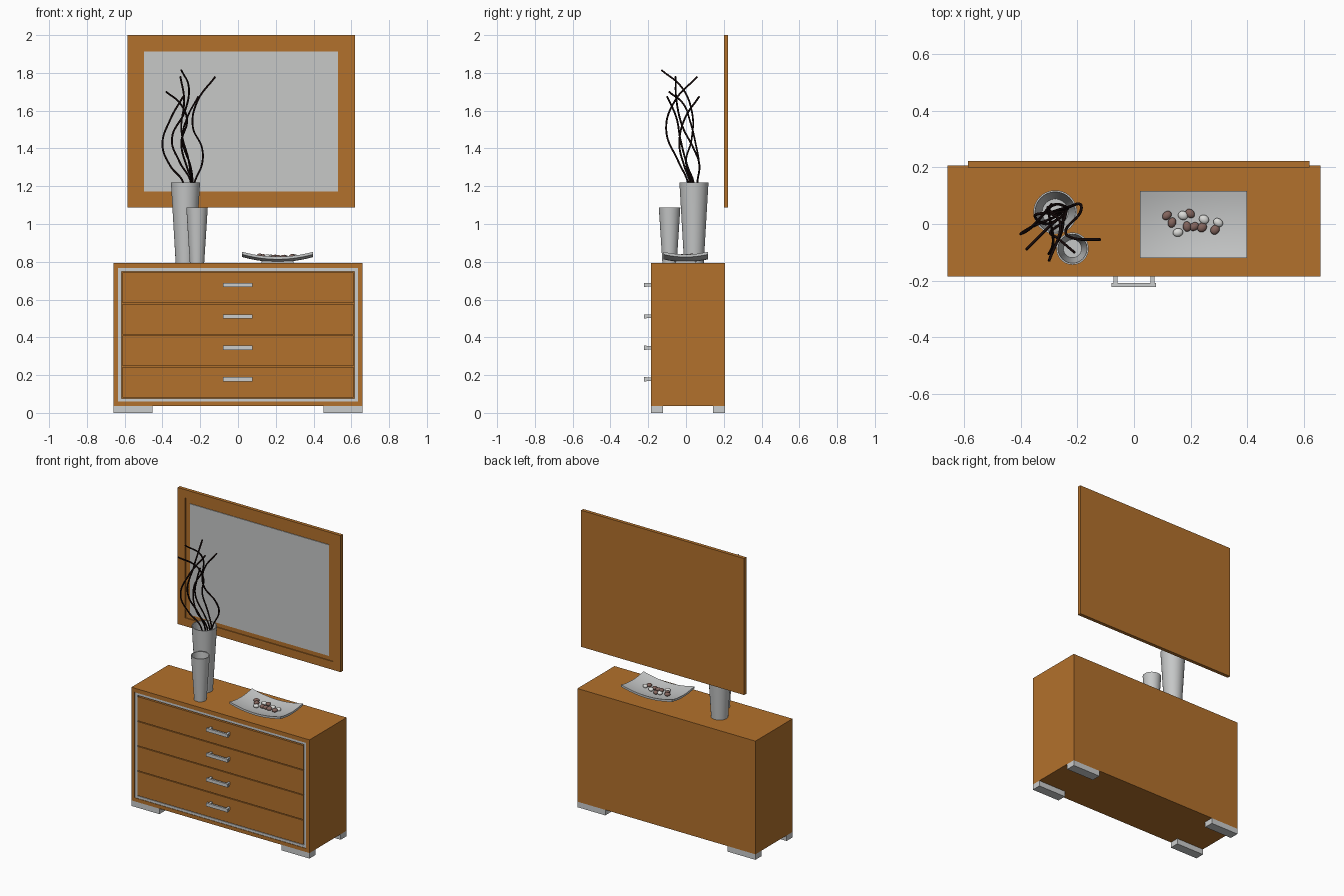
import bpy, bmesh, math, random
from mathutils import Vector

if "Cube" in bpy.data.objects:
    bpy.data.objects.remove(bpy.data.objects["Cube"])

random.seed(4)


def mat(name, rgb):
    m = bpy.data.materials.new(name)
    m.diffuse_color = (*rgb, 1)
    m.use_nodes = True
    m.node_tree.nodes["Principled BSDF"].inputs["Base Color"].default_value = m.diffuse_color
    return m


WOOD = mat("warm wood", (0.45, 0.165, 0.025))
METAL = mat("brushed metal", (0.60, 0.61, 0.61))
GLASS = mat("mirror glass", (0.57, 0.58, 0.575))
CERAMIC = mat("pale ceramic", (0.56, 0.57, 0.57))
TWIG = mat("dark twig", (0.008, 0.003, 0.003))
STONE_B = mat("brown stone", (0.23, 0.13, 0.11))
STONE_W = mat("white stone", (0.70, 0.70, 0.68))


def finish(bm, name, m, smooth=False):
    bmesh.ops.recalc_face_normals(bm, faces=bm.faces[:])
    me = bpy.data.meshes.new(name)
    bm.to_mesh(me)
    bm.free()
    me.materials.append(m)
    ob = bpy.data.objects.new(name, me)
    bpy.context.collection.objects.link(ob)
    if smooth:
        bpy.context.view_layer.objects.active = ob
        ob.select_set(True)
        bpy.ops.object.shade_smooth_by_angle(angle=math.radians(40))
        ob.select_set(False)
    return ob


def box(name, x, y, z, m):
    """Box from (min, max) pairs."""
    bm = bmesh.new()
    bmesh.ops.create_cube(bm, size=1)
    for v in bm.verts:
        v.co = Vector(r[0] if c < 0 else r[1] for c, r in zip(v.co, (x, y, z)))
    return finish(bm, name, m)


def lathe(name, profile, cx, cy, m, n=40):
    bm = bmesh.new()
    vs = [bm.verts.new((cx + r, cy, z)) for r, z in profile]
    es = [bm.edges.new(p) for p in zip(vs, vs[1:])]
    bmesh.ops.spin(bm, geom=vs + es, cent=(cx, cy, 0), axis=(0, 0, 1),
                   angle=math.tau, steps=n)
    bmesh.ops.remove_doubles(bm, verts=bm.verts[:], dist=1e-4)
    return finish(bm, name, m, True)


# ---- cabinet carcass
X, F, B = 0.658, -0.185, 0.207
box("cabinet_top", (-X, X), (F, B), (0.766, 0.793), WOOD)
box("cabinet_bottom", (-X, X), (F, B), (0.037, 0.061), WOOD)
for s, n in ((-1, "left"), (1, "right")):
    box(f"cabinet_side_{n}", sorted((s * X, s * 0.634)), (F, B), (0.061, 0.766), WOOD)
    box(f"trim_{n}", sorted((s * 0.634, s * 0.617)), (F + 0.003, F + 0.03), (0.061, 0.766), METAL)
    for y, d in (((F, -0.123), "front"), ((0.144, B), "back")):
        box(f"foot_{d}_{n}", sorted((s * X, s * 0.452)), y, (0, 0.037), METAL)
box("trim_top", (-0.617, 0.617), (F + 0.003, F + 0.03), (0.749, 0.766), METAL)
box("trim_bottom", (-0.617, 0.617), (F + 0.003, F + 0.03), (0.061, 0.077), METAL)
box("cabinet_core", (-0.634, 0.634), (F + 0.02, B), (0.061, 0.766), WOOD)

# ---- drawers and handles
for i in range(4):
    z = 0.0815 + i * 0.1665
    box(f"drawer_{i+1}", (-0.612, 0.612), (F, F + 0.021), (z, z + 0.1615), WOOD)
    h = 0.178 + i * 0.1665
    box(f"handle_bar_{i+1}", (-0.08, 0.078), (-0.222, -0.209), (h - 0.011, h + 0.011), METAL)
    for s in (-1, 1):
        box(f"handle_post_{i+1}", sorted((s * 0.058, s * 0.072)), (-0.21, F),
            (h - 0.009, h + 0.009), METAL)

# ---- wall mirror
M0, M1 = 0.200, 0.223
box("mirror_rail_top", (-0.586, 0.619), (M0, M1), (1.945, 2.0), WOOD)
box("mirror_rail_bottom", (-0.586, 0.619), (M0, M1), (1.088, 1.143), WOOD)
box("mirror_stile_left", (-0.586, -0.53), (M0, M1), (1.143, 1.945), WOOD)
box("mirror_stile_right", (0.563, 0.619), (M0, M1), (1.143, 1.945), WOOD)
box("mirror_panel", (-0.53, 0.563), (M0 + 0.006, M1), (1.143, 1.945), WOOD)
box("mirror_glass", (-0.497, 0.53), (M0 + 0.002, M0 + 0.007), (1.172, 1.914), GLASS)


# ---- vases (hollow, tapered)
def vase(name, cx, cy, r0, r1, top):
    z = 0.793
    lathe(name, [(0, z), (r0, z), (r1, top), (r1 - 0.006, top),
                 (r0 - 0.006, z + 0.02), (0, z + 0.02)], cx, cy, CERAMIC)


vase("tall_vase", -0.278, 0.042, 0.052, 0.077, 1.22)
vase("short_vase", -0.217, -0.087, 0.038, 0.057, 1.088)

# ---- wavy twigs: points above the vase mouth, all rooted in the tall vase
TWIGS = [
    [(-.25, .03, 1.22), (-.31, 0, 1.33), (-.35, .03, 1.45), (-.28, .03, 1.6), (-.26, -.02, 1.72), (-.30, -.13, 1.815)],
    [(-.23, .06, 1.22), (-.19, .07, 1.32), (-.19, .04, 1.40), (-.24, -.02, 1.52), (-.215, -.05, 1.65), (-.12, -.055, 1.78)],
    [(-.25, .01, 1.22), (-.26, -.04, 1.33), (-.30, -.105, 1.5), (-.285, -.06, 1.65), (-.305, .06, 1.78)],
    [(-.24, .06, 1.22), (-.27, .07, 1.3), (-.30, .05, 1.43), (-.27, .02, 1.55), (-.30, -.01, 1.63), (-.38, -.09, 1.70)],
    [(-.29, .02, 1.22), (-.36, -.01, 1.31), (-.40, -.035, 1.42), (-.36, -.01, 1.55), (-.29, .07, 1.675)],
    [(-.24, .04, 1.22), (-.25, .01, 1.3), (-.295, -.03, 1.45), (-.27, -.05, 1.56), (-.21, -.10, 1.675)],
]
for i, pts in enumerate(TWIGS):
    cu = bpy.data.curves.new(f"twig_{i+1}", "CURVE")
    cu.dimensions = "3D"
    cu.bevel_depth, cu.bevel_resolution, cu.resolution_u = 0.005, 1, 8
    cu.use_fill_caps = True
    pts = [(-.278 + 0.008 * (i - 2.5), .042, .83)] + pts
    sp = cu.splines.new("BEZIER")
    sp.bezier_points.add(len(pts) - 1)
    for p, co in zip(sp.bezier_points, pts):
        p.co = co
        p.handle_left_type = p.handle_right_type = "AUTO"
    cu.materials.append(TWIG)
    bpy.context.collection.objects.link(bpy.data.objects.new(f"twig_{i+1}", cu))


# ---- curved rectangular dish
CX, CY, HX, HY = 0.21, -0.002, 0.188, 0.118


def dish_z(x, y):
    return 0.813 + 0.026 * ((x - CX) / HX) ** 2 + 0.014 * ((y - CY) / HY) ** 2


bm = bmesh.new()
bmesh.ops.create_grid(bm, x_segments=20, y_segments=12, size=1)
for v in bm.verts:
    x, y = CX + v.co.x * HX, CY + v.co.y * HY
    v.co = (x, y, dish_z(x, y))
ext = bmesh.ops.extrude_face_region(bm, geom=bm.faces[:], use_keep_orig=True)
for v in ext["geom"]:
    if isinstance(v, bmesh.types.BMVert):
        v.co.z -= 0.014
finish(bm, "dish", CERAMIC, True)
box("dish_foot", (0.125, 0.295), (-0.055, 0.051), (0.793, 0.804), CERAMIC)

# ---- pebbles in the dish
PEBBLES = [(.116, .03, 0), (.134, .005, 0), (.155, -.03, 1), (.173, .03, 1), (.198, .037, 0),
           (.187, -.009, 0), (.212, -.009, 0), (.24, -.012, 0), (.247, .016, 1),
           (.297, .005, 1), (.286, -.02, 0)]
for i, (x, y, white) in enumerate(PEBBLES):
    bm = bmesh.new()
    bmesh.ops.create_icosphere(bm, subdivisions=3, radius=1)
    a, e = random.uniform(0, math.pi), random.uniform(0.014, 0.016)
    for v in bm.verts:
        px, py = v.co.x * 0.018, v.co.y * e
        v.co = (x + px * math.cos(a) - py * math.sin(a),
                y + px * math.sin(a) + py * math.cos(a),
                dish_z(x, y) + 0.011 + v.co.z * 0.012)
    finish(bm, f"pebble_{i+1}", STONE_W if white else STONE_B, True)
